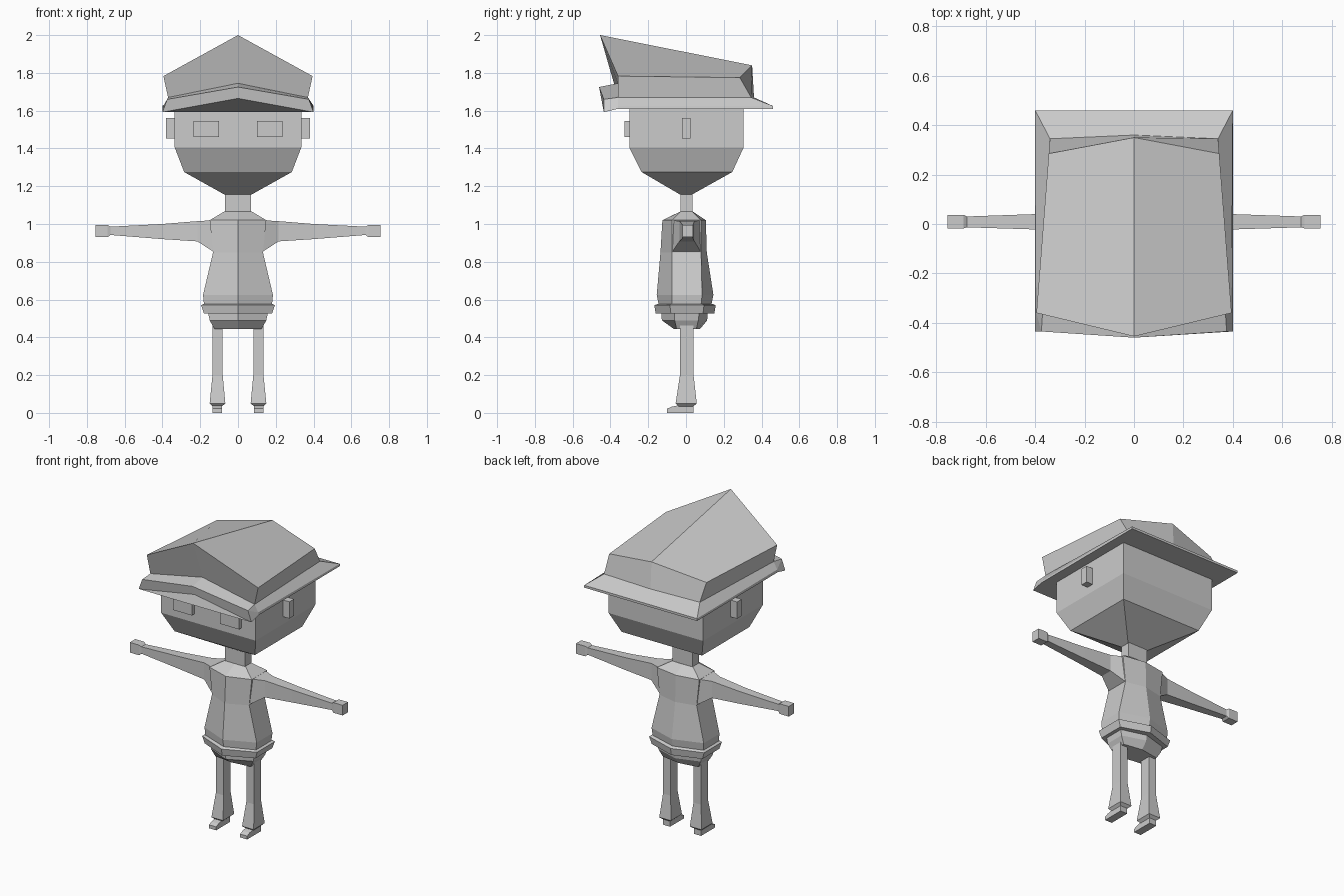
import bpy, bmesh

grey = bpy.data.materials.new("plain grey")
grey.diffuse_color = (0.6, 0.6, 0.6, 1)


def loft(name, rings):
    """Skin matching rings of points and cap both ends, flat shaded."""
    bm = bmesh.new()
    vs = [[bm.verts.new(p) for p in r] for r in rings]
    n = len(rings[0])
    for a, b in zip(vs, vs[1:]):
        for i in range(n):
            j = (i + 1) % n
            bm.faces.new((a[i], a[j], b[j], b[i]))
    bm.faces.new(vs[0][::-1])
    bm.faces.new(vs[-1])
    bmesh.ops.remove_doubles(bm, verts=bm.verts, dist=0.0005)
    bmesh.ops.recalc_face_normals(bm, faces=bm.faces)
    me = bpy.data.meshes.new(name)
    bm.to_mesh(me)
    bm.free()
    me.materials.append(grey)
    ob = bpy.data.objects.new(name, me)
    bpy.context.collection.objects.link(ob)
    return ob


def rect(x0, x1, y0, y1, z):
    return [(x0, y0, z), (x1, y0, z), (x1, y1, z), (x0, y1, z)]


def hexa(x, front, sf, sb, back, z):
    """Body section with a keel on the front and back centre lines."""
    return [(0, front, z), (x, sf, z), (x, sb, z), (0, back, z), (-x, sb, z), (-x, sf, z)]


def section(x, y0, y1, z0, z1):
    """Limb section across x."""
    return [(x, y0, z0), (x, y1, z0), (x, y1, z1), (x, y0, z1)]


def flip(rings, s):
    return [[(s * x, y, z) for x, y, z in r] for r in rings]


def mirrored(half):
    """Complete a ring from the front centre round the +x side to the back centre."""
    return half + [(-x, y, z) for x, y, z in half[-2:0:-1]]


# Head and neck
loft("head", [rect(-.07, .07, -.03, .03, 1.155), rect(-.285, .285, -.235, .245, 1.275),
              rect(-.335, .335, -.3, .305, 1.405), rect(-.335, .335, -.3, .305, 1.63)])
loft("neck", [rect(-.07, .07, -.03, .035, 1.05), rect(-.07, .07, -.03, .035, 1.16)])

# Cap brim with a raised visor at the front
loft("cap_brim", [
    mirrored([(0, -.36, 1.745), (.37, -.36, 1.67), (.37, -.36, 1.67), (.34, .345, 1.67), (0, .36, 1.67)]),
    mirrored([(0, -.46, 1.725), (.375, -.435, 1.66), (.395, -.36, 1.625), (.4, .46, 1.625), (0, .46, 1.625)]),
    mirrored([(0, -.44, 1.665), (.4, -.435, 1.592), (.4, -.36, 1.61), (.4, .46, 1.61), (0, .46, 1.61)])])

# Cap crown: base ring, then the sloping roof folded along the middle ridge
loft("cap_crown", [
    mirrored([(0, -.36, 1.745), (.37, -.36, 1.67), (.34, .345, 1.67), (0, .36, 1.67)]),
    mirrored([(0, -.455, 2.0), (.395, -.36, 1.783), (.345, .285, 1.775), (0, .35, 1.84)]),
    mirrored([(0, -.455, 2.0), (0, -.455, 2.0), (0, .35, 1.84), (0, .35, 1.84)])[:6]])

# Torso, belt and shorts
loft("torso", [hexa(.18, -.145, -.075, .08, .135, .575), hexa(.185, -.155, -.075, .085, .145, .625),
               hexa(.132, -.135, -.075, .08, .11, .85), hexa(.15, -.125, -.075, .08, .105, 1.02),
               hexa(.075, -.032, -.03, .035, .037, 1.065)])
loft("belt", [hexa(.18, -.16, -.08, .09, .15, .525), hexa(.195, -.168, -.085, .095, .157, .57),
              hexa(.18, -.15, -.08, .085, .14, .577)])
loft("shorts", [hexa(.125, -.065, -.05, .055, .075, .445), hexa(.15, -.128, -.06, .065, .112, .49),
                hexa(.158, -.13, -.06, .07, .115, .53)])

for s, side in ((1, "left"), (-1, "right")):
    # Arms and hands
    loft(side + "_arm", flip([
        section(.13, -.073, .078, .853, 1.02), section(.215, -.035, .045, .908, 1.015),
        section(.4, -.022, .04, .92, 1.0), section(.69, -.013, .03, .943, .985)], s))
    loft(side + "_hand", flip([section(.675, -.013, .03, .943, .985),
                               section(.69, -.018, .037, .93, .995),
                               section(.755, -.018, .037, .93, .995)], s))
    # Legs with flared cuffs
    loft(side + "_leg", flip([
        rect(.085, .135, -.04, .04, .035), rect(.067, .15, -.055, .057, .05),
        rect(.081, .135, -.032, .04, .2), rect(.081, .135, -.032, .04, .48)], s))
    # Shoes: side profile swept across x
    prof = [(-.1, 0), (.04, 0), (.04, .04), (-.04, .04), (-.075, .033), (-.1, .022)]
    loft(side + "_shoe", [[(s * x, y, z) for y, z in prof] for x in (.085, .135)])
    # Eyes and ears
    loft(side + "_eye", flip([rect(.1, .235, -.325, -.29, 1.46), rect(.1, .235, -.325, -.29, 1.545)], s))
    loft(side + "_ear", flip([rect(.33, .38, -.022, .025, 1.453), rect(.33, .38, -.022, .025, 1.56)], s))
